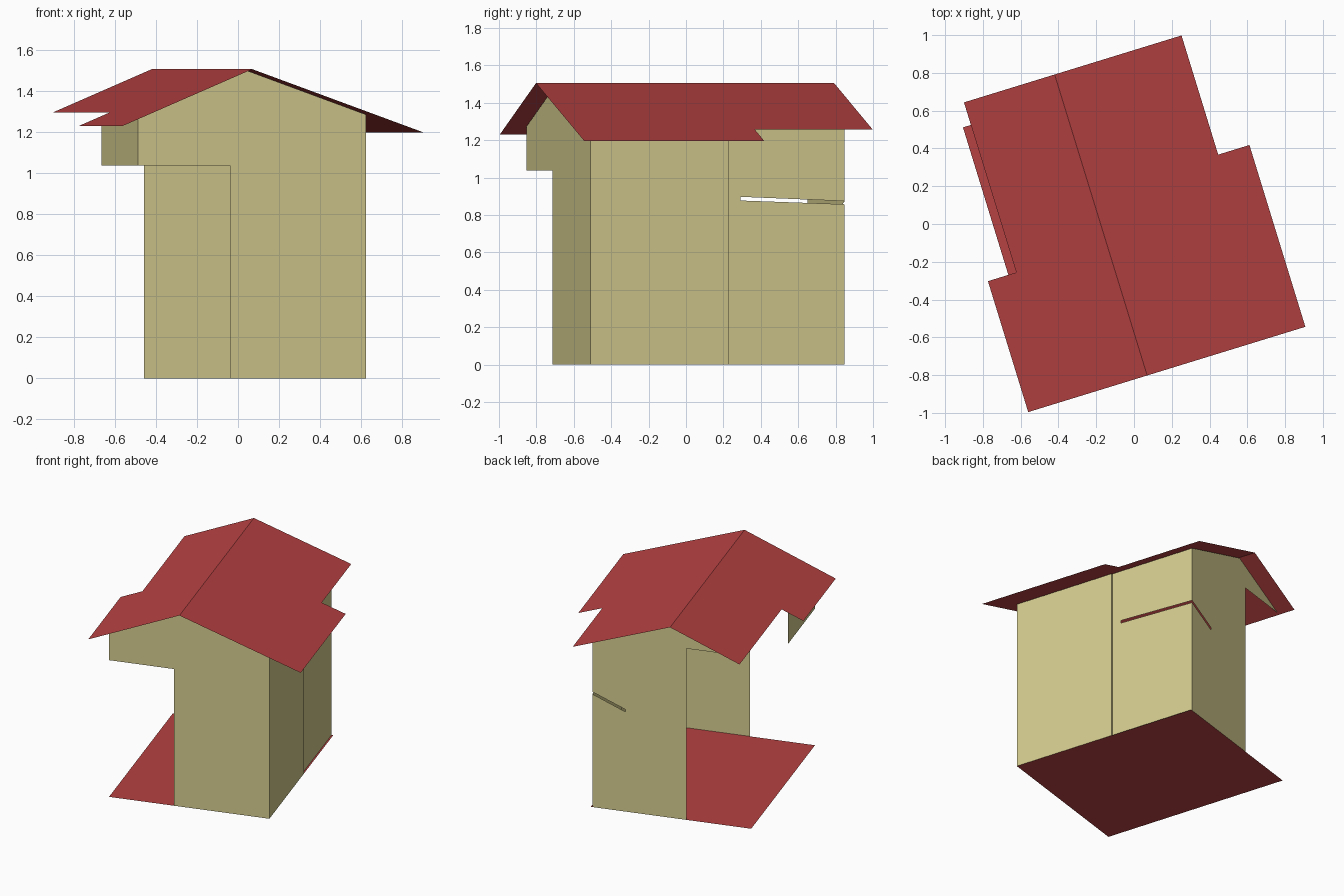
import bpy, bmesh, math
from mathutils import Vector

if "Cube" in bpy.data.objects:
    bpy.data.objects.remove(bpy.data.objects["Cube"], do_unlink=True)

TURN = math.radians(17.1)          # the whole building is turned on its plot


def material(name, colour):
    m = bpy.data.materials.new(name)
    m.use_nodes = True
    m.diffuse_color = (*colour, 1)
    m.node_tree.nodes["Principled BSDF"].inputs["Base Color"].default_value = (*colour, 1)
    return m


tan = material("tan_plaster", (0.66, 0.605, 0.275))
red = material("red_tile", (0.475, 0.054, 0.055))


def panel(name, points, facing, mat):
    """One flat sheet, its normal turned towards facing."""
    bm = bmesh.new()
    face = bm.faces.new([bm.verts.new(p) for p in points])
    face.normal_update()
    if face.normal.dot(Vector(facing)) < 0:
        face.normal_flip()
    mesh = bpy.data.meshes.new(name)
    bm.to_mesh(mesh)
    bm.free()
    mesh.materials.append(mat)
    ob = bpy.data.objects.new(name, mesh)
    ob.rotation_euler.z = TURN
    bpy.context.collection.objects.link(ob)


RIDGE_X, RIDGE_Z = -0.169, 1.505


def roof_z(x):
    slope = 0.353 if x > RIDGE_X else 0.418
    return RIDGE_Z - slope * abs(x - RIDGE_X)


def under(x):
    return roof_z(x) - 0.004       # wall tops sit just below the roof sheet


# Plan lines
front, back, step = -0.672, 0.755, 0.104
right, right_inner = 0.444, 0.432
door, left = -0.247, -0.715

# Floor
panel("floor", [(left, front, 0), (right, front, 0), (right, back, 0), (left, back, 0)],
      (0, 0, 1), red)

# Roof slopes, each with a stepped eave
left_slope = [(RIDGE_X, -0.787), (-0.828, -0.787), (-0.828, -0.062),
              (-0.671, -0.062), (-0.671, 0.88), (RIDGE_X, 0.88)]
right_slope = [(RIDGE_X, -0.787), (0.707, -0.787), (0.707, 0.22),
               (0.534, 0.22), (0.534, 0.88), (RIDGE_X, 0.88)]
for name, outline in (("roof_left", left_slope), ("roof_right", right_slope)):
    panel(name, [(x, y, roof_z(x)) for x, y in outline], (0, 0, 1), red)

# Front gable wall with an overhang on the left
profile = [(right, 0), (right, under(right)), (RIDGE_X, under(RIDGE_X)),
           (left, under(left)), (left, 1.037), (door, 1.037), (door, 0)]
panel("front_wall", [(x, front, z) for x, z in profile], (0, -1, 0), tan)

# Side of the overhang
profile = [(front, 1.037), (front, under(left)), (-0.065, under(left)), (-0.065, 1.037)]
panel("overhang_side", [(left, y, z) for y, z in profile], (-1, 0, 0), tan)

# Back gable wall with the slanted slit running in from the corner
profile = [(right_inner, 0), (right_inner, 0.857), (0.195, 0.757), (0.195, 0.775),
           (right_inner, 0.874), (right_inner, under(right_inner)),
           (RIDGE_X, under(RIDGE_X)), (-0.65, 1.3), (door, 1.3), (door, 0)]
panel("back_wall", [(x, back, z) for x, z in profile], (0, 1, 0), tan)

# Right wall: front part, small step, then the back part with its slit
profile = [(front, 0), (step, 0), (step, under(right)), (front, under(right))]
panel("right_wall_front", [(right, y, z) for y, z in profile], (1, 0, 0), tan)
panel("right_wall_step", [(right, step, 0), (right_inner, step, 0),
                          (right_inner, step, under(right_inner)),
                          (right, step, under(right))], (0, 1, 0), tan)
profile = [(step, 0), (back, 0), (back, 0.857), (0.171, 0.877), (0.171, 0.897),
           (back, 0.874), (back, under(right_inner)), (step, under(right_inner))]
panel("right_wall_back", [(right_inner, y, z) for y, z in profile], (1, 0, 0), tan)
